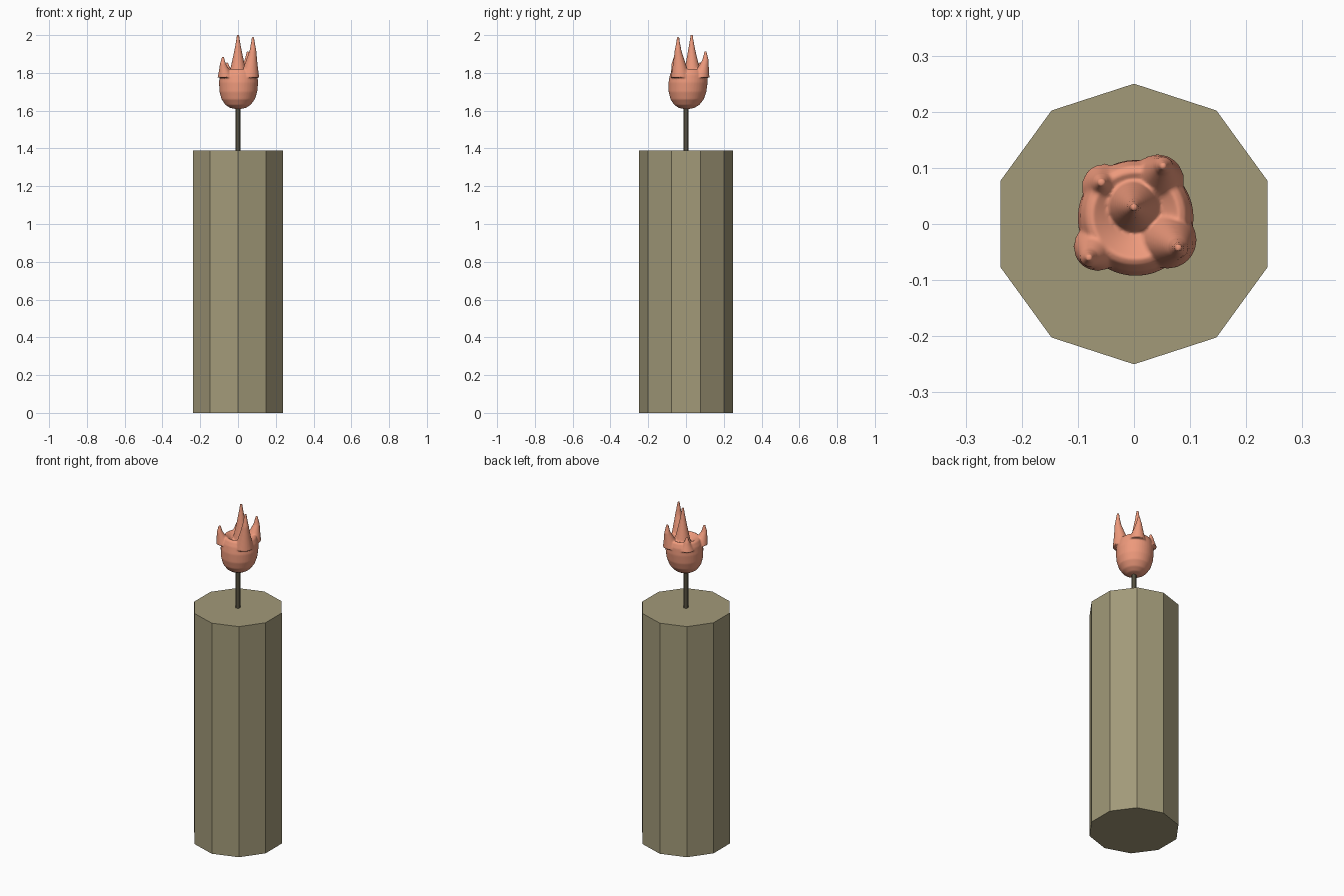
import bpy, bmesh
from math import sin, cos, pi

if "Cube" in bpy.data.objects:
    bpy.data.objects.remove(bpy.data.objects["Cube"])


def material(name, rgb):
    m = bpy.data.materials.new(name)
    m.diffuse_color = (*rgb, 1)
    m.use_nodes = True
    m.node_tree.nodes["Principled BSDF"].inputs["Base Color"].default_value = m.diffuse_color
    return m


def lathe(bm, rings, sides):
    """Skin a closed stack of horizontal rings given as (x, y, z, radius)."""
    loops = []
    for x, y, z, r in rings:
        loops.append([bm.verts.new((x + r * cos(pi / 2 + 2 * pi * i / sides),
                                    y + r * sin(pi / 2 + 2 * pi * i / sides), z))
                      for i in range(sides)])
    for a, b in zip(loops, loops[1:]):
        for i in range(sides):
            j = (i + 1) % sides
            bm.faces.new((a[i], a[j], b[j], b[i]))
    bm.faces.new(loops[0][::-1])
    bm.faces.new(loops[-1])


def finish(name, bm, mat):
    me = bpy.data.meshes.new(name)
    bm.normal_update()
    bm.to_mesh(me)
    bm.free()
    ob = bpy.data.objects.new(name, me)
    bpy.context.collection.objects.link(ob)
    me.materials.append(mat)
    return ob


wax = material("wax", (0.36, 0.32, 0.19))
wick_mat = material("wick", (0.16, 0.14, 0.09))
fire = material("fire", (0.85, 0.32, 0.20))

# Ten-sided candle body
bm = bmesh.new()
lathe(bm, [(0, 0, 0, 0.25), (0, 0, 1.39, 0.25)], 10)
finish("candle_body", bm, wax)

# Thin wick
bm = bmesh.new()
lathe(bm, [(0, 0, 1.385, 0.014), (0, 0, 1.63, 0.014)], 10)
finish("wick", bm, wick_mat)

# Flame bulb with a dished top
bm = bmesh.new()
lathe(bm, [(0, 0.003, 1.609, 0.012), (0, 0.003, 1.614, 0.04), (0, 0.004, 1.63, 0.066),
           (0.001, 0.006, 1.66, 0.088), (0.002, 0.008, 1.70, 0.100),
           (0.003, 0.011, 1.75, 0.1035), (0.003, 0.014, 1.79, 0.099),
           (0.003, 0.015, 1.815, 0.089), (0.003, 0.015, 1.822, 0.077),
           (0.004, 0.014, 1.81, 0.06), (0.005, 0.012, 1.79, 0.03),
           (0.005, 0.012, 1.785, 0.005)], 40)

# Flame tongues: base xy, tip xyz, base radius
tongues = [((0.0, 0.035), (0.0, 0.03, 2.003), 0.046),
           ((0.060, -0.028), (0.079, -0.042, 1.990), 0.046),
           ((-0.064, -0.040), (-0.080, -0.060, 1.885), 0.038),
           ((0.042, 0.076), (0.052, 0.103, 1.915), 0.042),
           ((-0.052, 0.066), (-0.058, 0.074, 1.855), 0.036)]
N = 12
for (bx, by), (tx, ty, tz), rad in tongues:
    rings = []
    for k in range(N + 1):
        t = k / N
        lean = min(1, 1.5 * t)
        r = rad * (1 - t) ** 1.25 + 0.0065
        rings.append((bx + (tx - bx) * lean, by + (ty - by) * lean,
                      1.775 + (tz - 1.775) * t, r))
    lathe(bm, rings, 20)

flame = finish("flame", bm, fire)
rem = flame.modifiers.new("fuse", 'REMESH')
rem.mode = 'VOXEL'
rem.voxel_size = 0.004
rem.use_smooth_shade = True
sm = flame.modifiers.new("soften", 'SMOOTH')
sm.factor = 0.5
sm.iterations = 6
